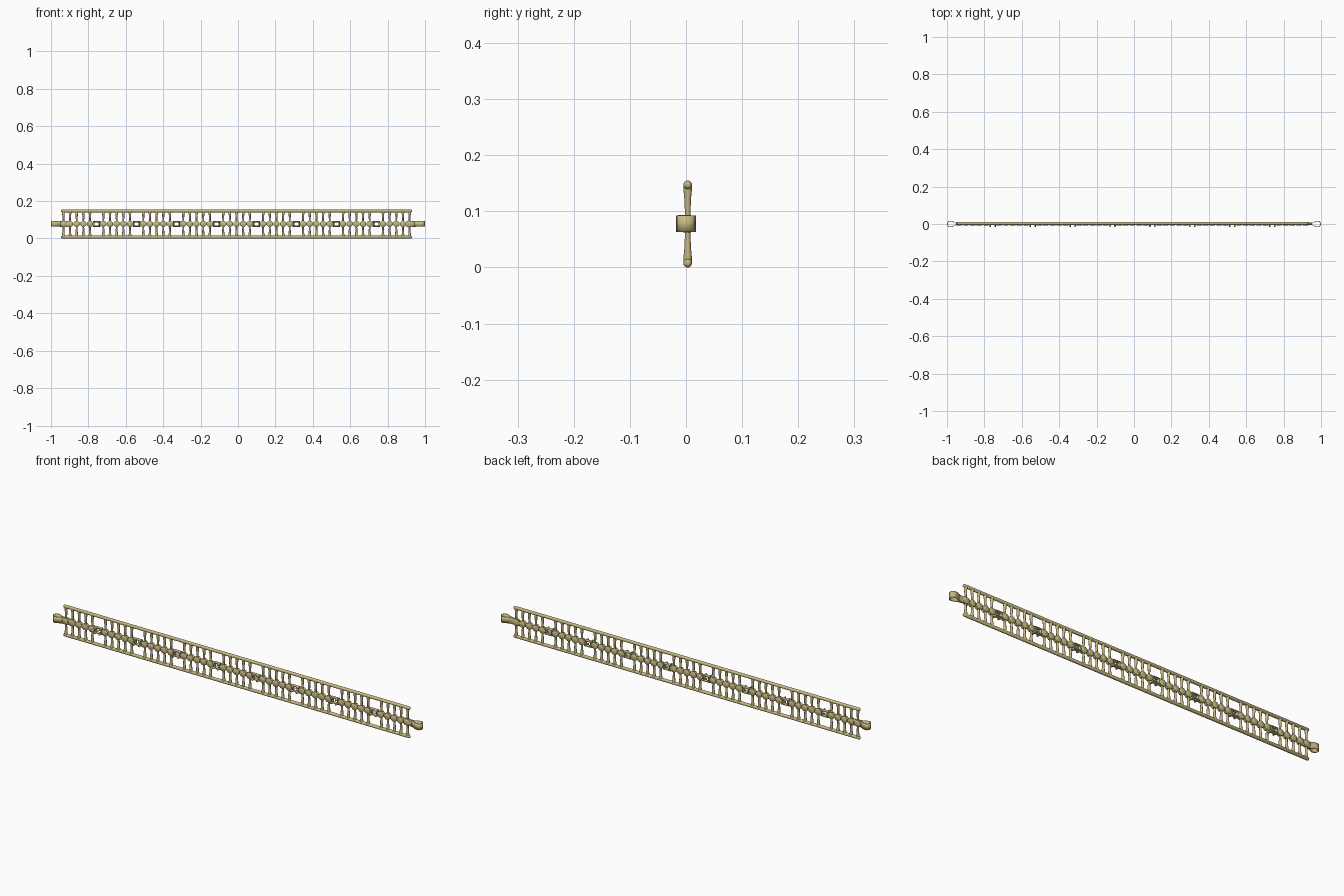
import bpy, math
from mathutils import Vector

if "Cube" in bpy.data.objects:
    bpy.data.objects.remove(bpy.data.objects["Cube"])

mat = bpy.data.materials.new("gold")
mat.diffuse_color = (0.58, 0.49, 0.22, 1)
mat.use_nodes = True
mat.node_tree.nodes["Principled BSDF"].inputs["Base Color"].default_value = mat.diffuse_color
CX, CY, CZ = -0.008, 0.003, 0.078      # centre of the ladder
PITCH = 0.0356


def make(name, verts, faces):
    me = bpy.data.meshes.new(name)
    me.from_pydata(verts, [], faces)
    me.materials.append(mat)
    ob = bpy.data.objects.new(name, me)
    bpy.context.collection.objects.link(ob)
    bpy.ops.object.select_all(action='DESELECT')
    ob.select_set(True)
    bpy.context.view_layer.objects.active = ob
    bpy.ops.object.mode_set(mode='EDIT')
    bpy.ops.mesh.select_all(action='SELECT')
    bpy.ops.mesh.normals_make_consistent()
    bpy.ops.object.mode_set(mode='OBJECT')
    bpy.ops.object.shade_smooth_by_angle(angle=math.radians(40))
    return ob


def loft(V, F, rings):
    """Append a capped tube through rings (origin, u axis, v axis, ru, rv, sides)."""
    start, n = len(V), rings[0][5]
    for o, u, v, ru, rv, _ in rings:
        for i in range(n):
            a = 2 * math.pi * (i + .5) / n
            V.append(Vector(o) + Vector(u) * ru * math.cos(a) + Vector(v) * rv * math.sin(a))
    for k in range(len(rings) - 1):
        for i in range(n):
            a, b = start + k * n + i, start + k * n + (i + 1) % n
            F.append((a, b, b + n, a + n))
    F.append(tuple(range(start, start + n)))
    e = start + (len(rings) - 1) * n
    F.append(tuple(range(e, e + n)))


X, Y, Z = (1, 0, 0), (0, 1, 0), (0, 0, 1)

# Top and bottom rails with rounded ends
for name, z in (("bottom_rail", 0.0078), ("top_rail", 0.1472)):
    V, F = [], []
    prof = [(-0.947, .003), (-0.945, .006), (-0.94, .0078),
            (0.924, .0078), (0.929, .006), (0.931, .003)]
    loft(V, F, [((x, CY, z), Y, Z, r, r, 12) for x, r in prof])
    make(name, V, F)

slots = [CX + (i - 26) * PITCH for i in range(53)]
posts = [x for i, x in enumerate(slots) if i % 6 != 5]
gaps = [x for i, x in enumerate(slots) if i % 6 == 5]

# Tapered posts, mirrored above and below the centre band
V, F = [], []
for x in posts:
    for s in (1, -1):
        prof = [(.004, .005), (.022, .005), (.045, .006), (.06, .0075), (.069, .0075)]
        loft(V, F, [((x, CY, CZ + s * d), X, Y, r, r, 10) for d, r in prof])
make("posts", V, F)

# Faceted centre beads
V, F = [], []
for x in posts:
    prof = [(-.008, .012), (-.005, .0165), (.009, .0165), (.012, .012)]
    loft(V, F, [((x, y, CZ), X, Z, r * 1.12, r, 8) for y, r in prof])
make("centre_beads", V, F)

# Open square settings with four front prongs in each gap
V, F = [], []
for x in gaps:
    for s in (1, -1):
        loft(V, F, [((x + dx, CY, CZ + s * .0125), Y, Z, .009, .004, 8) for dx in (-.02, .02)])
        loft(V, F, [((x + s * .0145, CY, CZ + dz), X, Y, .004, .009, 8) for dz in (-.013, .013)])
        for t in (1, -1):
            loft(V, F, [((x + s * .0133, y, CZ + t * .011), X, Z, r, r, 8)
                        for y, r in ((.004, .0045), (-.014, .0045), (-.0165, .0025))])
make("settings", V, F)

# Teardrop ribbon loops at both ends
half = [(0, .003), (.016, .007), (.03, .014), (.042, .0175), (.052, .016), (.058, .010), (.0605, .003)]
path = half + [(a, -b) for a, b in reversed(half)]
for name, s, tip in (("left_loop", -1, 0.9385), ("right_loop", 1, 0.9385)):
    V, F = [], []
    n = len(path)
    for a, b in path:
        for z in (CZ - .015, CZ + .015):
            V.append((s * (tip + a), b, z))
    for i in range(n):
        j = (i + 1) % n
        F.append((2 * i, 2 * j, 2 * j + 1, 2 * i + 1))
    ob = make(name, V, F)
    m = ob.modifiers.new("thickness", 'SOLIDIFY')
    m.thickness = .003
    # Connector from the last bead into the loop
    V, F = [], []
    loft(V, F, [((s * x, .002, CZ), Y, Z, .007, .017, 8) for x in (0.90, 0.952)])
    make(name.replace("loop", "connector"), V, F)
